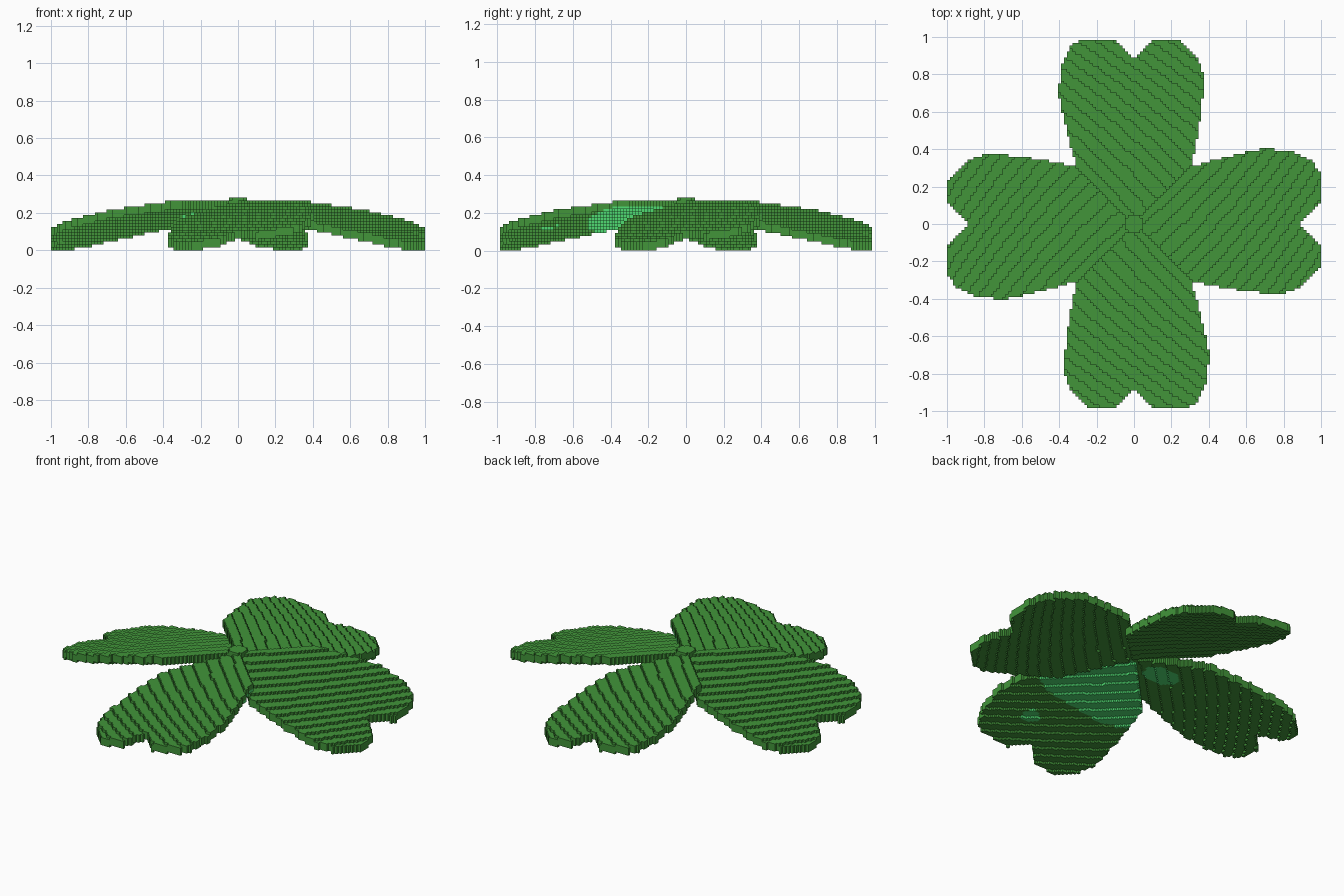
import bpy, math
from mathutils import Matrix

if "Cube" in bpy.data.objects:
    bpy.data.objects.remove(bpy.data.objects["Cube"])

S = 1 / 64          # size of one block
THICK = 3           # petal thickness in blocks


def material(name, rgb):
    m = bpy.data.materials.new(name)
    m.diffuse_color = (*rgb, 1)
    m.use_nodes = True
    m.node_tree.nodes["Principled BSDF"].inputs["Base Color"].default_value = m.diffuse_color
    return m


GREEN = material("leaf green", (0.054, 0.30, 0.042))
BRIGHT = material("bright underside green", (0.08, 0.72, 0.17))

# Half widths of a petal (distance from centre, width) on its high and low side
HIGH = [(0, 0), (.3, .305), (.5, .36), (.7, .405), (.85, .385), (.95, .335), (1, .27)]
LOW = [(0, 0), (.3, .305), (.5, .345), (.7, .37), (.8, .37), (.9, .335), (1, .23)]


def lerp(points, x):
    for (x0, y0), (x1, y1) in zip(points, points[1:]):
        if x <= x1:
            return y0 + (y1 - y0) * (x - x0) / (x1 - x0)
    return -1


def inside(u, v):
    """Heart-shaped petal outline with a notch at the tip."""
    edge = lerp(HIGH if v > 0 else LOW, u)
    return abs(v) <= edge and abs(v) >= (u - 0.88) * 0.95


def height(u, v):
    """Upper surface: droops outwards and twists sideways."""
    return 0.264 - 0.125 * u - 0.06 * u * u + 0.16 * v


# Corner offsets of the six block sides
SIDES = {
    (1, 0, 0): [(1, 0, 0), (1, 1, 0), (1, 1, 1), (1, 0, 1)],
    (-1, 0, 0): [(0, 0, 0), (0, 0, 1), (0, 1, 1), (0, 1, 0)],
    (0, 1, 0): [(0, 1, 0), (0, 1, 1), (1, 1, 1), (1, 1, 0)],
    (0, -1, 0): [(0, 0, 0), (1, 0, 0), (1, 0, 1), (0, 0, 1)],
    (0, 0, 1): [(0, 0, 1), (1, 0, 1), (1, 1, 1), (0, 1, 1)],
    (0, 0, -1): [(0, 0, 0), (0, 1, 0), (1, 1, 0), (1, 0, 0)],
}


def block_object(name, blocks, angle=0, bright=None):
    """Mesh of the exposed sides of a set of blocks."""
    verts, faces, slots = {}, [], []
    for (i, j, k) in sorted(blocks):
        for (a, b, c), corners in SIDES.items():
            if (i + a, j + b, k + c) in blocks:
                continue
            faces.append([verts.setdefault((i + p, j + q, k + r), len(verts))
                          for p, q, r in corners])
            slots.append(int(bool(bright and c <= 0 and k == bottom[i, j]
                                  and bright((i + .5) * S, (j + .5) * S))))
    mesh = bpy.data.meshes.new(name)
    mesh.from_pydata([(x * S, y * S, z * S) for x, y, z in verts], [], faces)
    mesh.materials.append(GREEN)
    mesh.materials.append(BRIGHT)
    mesh.polygons.foreach_set("material_index", slots)
    mesh.transform(Matrix.Rotation(angle, 4, 'Z'))
    bpy.context.collection.objects.link(bpy.data.objects.new(name, mesh))


# Petal blocks, pointing along +x
petal, bottom = set(), {}
for i in range(0, 64):
    for j in range(-30, 30):
        u, v = (i + .5) * S, (j + .5) * S
        if inside(u, v):
            top = max(THICK, round(height(u, v) / S))
            bottom[i, j] = top - THICK
            petal |= {(i, j, k) for k in range(top - THICK, top)}
short_petal = {b for b in petal if b[0] < 63}


# Brighter areas on the underside of two petals
def front_patch(u, v):
    return math.hypot(u, v) < 0.55 and u < 0.52 or math.hypot(u - .72, v - .15) < 0.05


def left_patch(u, v):
    return math.hypot(u - .2, v) < 0.1


for n, (name, blocks, rule) in enumerate([
        ("right_petal", petal, None), ("back_petal", short_petal, None),
        ("left_petal", petal, left_patch), ("front_petal", short_petal, front_patch)]):
    block_object(name, blocks, n * math.pi / 2, rule)

# Small raised button in the centre
block_object("centre_button", {(i, j, k) for i in range(-3, 3) for j in range(-3, 3)
                               for k in range(14, 18) if math.hypot(i + .5, j + .5) < 3.2})
